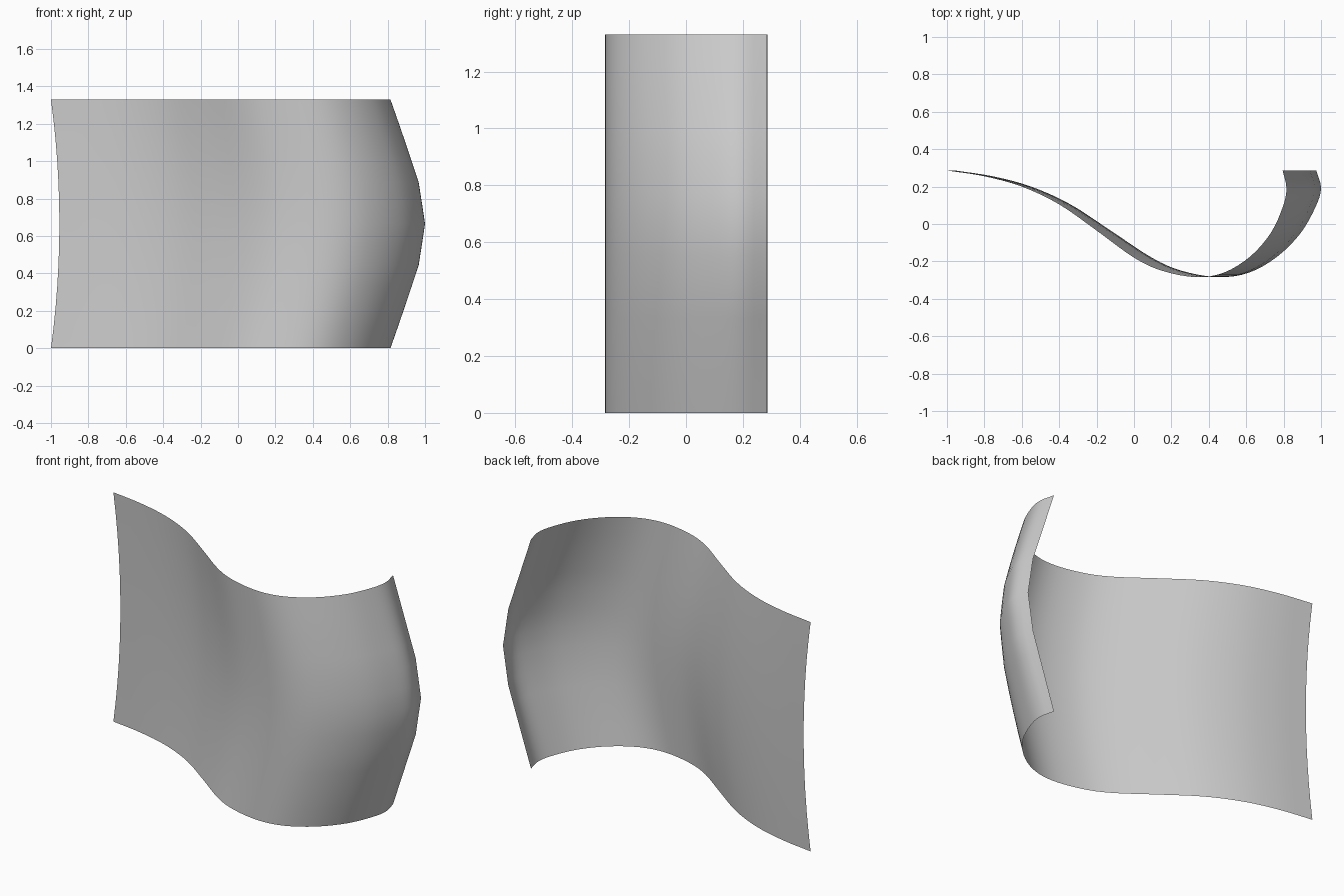
import bpy, bmesh
from mathutils import Vector

if "Cube" in bpy.data.objects:
    bpy.data.objects.remove(bpy.data.objects["Cube"])

HEIGHT = 1.33
ROWS = 12
STEPS = 4

# Plan profile of the top and bottom edges: x, y, sideways bulge at mid height
PROFILE = [Vector(p) for p in (
    (-1, .286, .045), (-.8, .255, .045), (-.6, .2, .05), (-.4, .105, .06),
    (-.2, -.035, .075), (0, -.18, .095), (.15, -.25, .105), (.33, -.284, .12),
    (.48, -.26, .135), (.62, -.175, .145), (.73, -.05, .16), (.795, .09, .175),
    (.815, .19, .185), (.795, .285, .18))]


def smooth_path(pts, steps):
    """Catmull-Rom curve through the points."""
    ext = [2 * pts[0] - pts[1]] + pts + [2 * pts[-1] - pts[-2]]
    out = []
    for a, b, c, d in zip(ext, ext[1:], ext[2:], ext[3:]):
        for i in range(steps):
            t = i / steps
            out.append(.5 * (2 * b + (c - a) * t + (2 * a - 5 * b + 4 * c - d) * t * t
                             + (3 * b - a - 3 * c + d) * t ** 3))
    return out + [pts[-1]]


def bulge(row, s):
    """Rounded bulge on the left end, more pointed on the right end."""
    t = abs(2 * row / ROWS - 1)
    rounded = 1 - t * t
    pointed = 1 - .57 * t if t < 1 / 3 else .81 * (1 - t) * 1.5
    return rounded * (1 - s) + pointed * s


# Curved sheet
path = smooth_path(PROFILE, STEPS)
bm = bmesh.new()
grid = []
for r in range(ROWS + 1):
    grid.append([bm.verts.new((p.x + p.z * bulge(r, i / (len(path) - 1)), p.y,
                               HEIGHT * r / ROWS)) for i, p in enumerate(path)])
for lo, hi in zip(grid, grid[1:]):
    for i in range(len(path) - 1):
        bm.faces.new((lo[i], lo[i + 1], hi[i + 1], hi[i])).smooth = True
mesh = bpy.data.meshes.new("curved_sheet")
bm.to_mesh(mesh)
bm.free()
sheet = bpy.data.objects.new("curved_sheet", mesh)
bpy.context.collection.objects.link(sheet)
